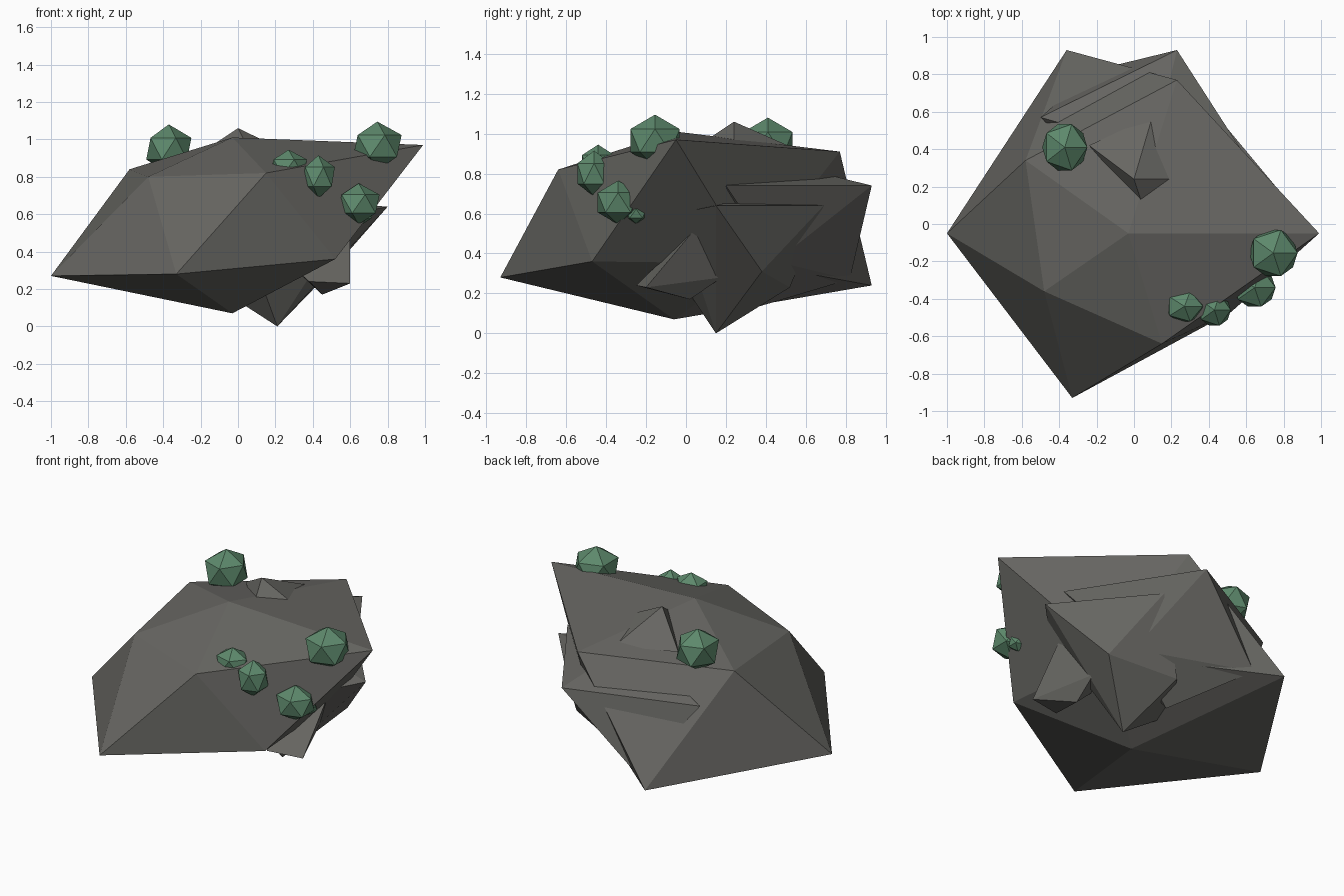
import bpy
import bmesh
from mathutils import Vector

cube = bpy.data.objects.get("Cube")
if cube:
    bpy.data.objects.remove(cube, do_unlink=True)


def make_material(name, color):
    mat = bpy.data.materials.new(name)
    mat.use_nodes = True
    mat.diffuse_color = (*color, 1)
    bsdf = mat.node_tree.nodes["Principled BSDF"]
    bsdf.inputs["Base Color"].default_value = (*color, 1)
    bsdf.inputs["Roughness"].default_value = 0.9
    return mat


stone = make_material("stone_grey", (0.135, 0.133, 0.122))
moss = make_material("moss_green", (0.11, 0.25, 0.15))


def finish(bm, name, mat):
    bmesh.ops.recalc_face_normals(bm, faces=bm.faces)
    mesh = bpy.data.meshes.new(name)
    bm.to_mesh(mesh)
    bm.free()
    mesh.materials.append(mat)
    obj = bpy.data.objects.new(name, mesh)
    bpy.context.collection.objects.link(obj)
    return obj


def hull_rock(name, points):
    """Faceted chunk of stone spanned by its corners."""
    bm = bmesh.new()
    for p in points:
        bm.verts.new(p)
    result = bmesh.ops.convex_hull(bm, input=bm.verts)
    loose = [v for v in bm.verts if not v.link_faces]
    bmesh.ops.delete(bm, geom=loose, context='VERTS')
    return finish(bm, name, stone)


def pulled_rock(name, center, corners):
    """Twenty-sided stone: each corner is pulled to the target in its direction."""
    bm = bmesh.new()
    bmesh.ops.create_icosphere(bm, subdivisions=1, radius=1)
    targets = [Vector(c) for c in corners]

    def direction(p):
        d = p - Vector(center)
        d.z *= 2
        return d.normalized()

    for v in bm.verts:
        ray = v.co.normalized()
        v.co = max(targets, key=lambda t: direction(t).dot(ray))
    return finish(bm, name, stone)


# Main boulder: top, upper ring, lower ring, bottom
pulled_rock("main_boulder", (-0.03, -0.05, 0.54), [
    (-0.03, -0.05, 1.01),
    (0.15, -0.64, 0.82), (0.99, -0.05, 0.97), (0.23, 0.77, 0.91),
    (-0.58, 0.34, 0.84), (-0.48, -0.36, 0.80),
    (0.52, -0.47, 0.36), (-0.33, -0.93, 0.28), (-1.0, -0.05, 0.27),
    (-0.36, 0.93, 0.24), (0.45, 0.33, 0.35),
    (-0.03, -0.06, 0.07)])

# Slab jutting from the back
hull_rock("back_slab", [
    (0.23, 0.93, 0.74), (-0.50, 0.57, 0.68), (0.70, 0.20, 0.74),
    (-0.22, 0.82, 0.27), (0.38, 0.45, 0.36), (0.05, 0.35, 0.13),
    (0.10, 0.40, 0.87), (-0.10, 0.20, 0.50)])

# Wedge under the overhang, reaching the ground
hull_rock("lower_wedge", [
    (0.80, 0.15, 0.64), (0.35, 0.69, 0.64), (0.51, 0.38, 0.31),
    (0.21, 0.15, 0.0), (0.11, 0.52, 0.23), (-0.10, 0.20, 0.20),
    (0.10, -0.05, 0.30), (0.60, -0.05, 0.60), (0.30, 0.30, 0.68)])

# Small spur beside the wedge
hull_rock("side_spur", [
    (0.60, -0.20, 0.23), (0.60, 0.06, 0.54), (0.46, 0.18, 0.28),
    (0.45, 0.02, 0.17), (0.38, -0.25, 0.24), (0.20, 0.0, 0.40)])

# Small peak breaking through the top
hull_rock("top_peak", [
    (0.0, 0.24, 1.06), (-0.24, 0.42, 0.90), (0.05, 0.09, 0.96),
    (0.27, 0.24, 0.93), (0.10, 0.58, 0.91), (0.0, 0.25, 0.80)])

# Moss clumps: center and radii
clumps = [
    ((-0.37, 0.41, 0.95), (0.135, 0.145, 0.13)),
    ((0.745, -0.155, 0.965), (0.145, 0.145, 0.13)),
    ((0.27, -0.44, 0.85), (0.11, 0.095, 0.095)),
    ((0.43, -0.46, 0.80), (0.098, 0.098, 0.115)),
    ((0.645, -0.34, 0.655), (0.125, 0.12, 0.11)),
    ((0.67, -0.25, 0.60), (0.06, 0.06, 0.05)),
]
for i, (center, radii) in enumerate(clumps, 1):
    bm = bmesh.new()
    bmesh.ops.create_icosphere(bm, subdivisions=1, radius=1)
    bmesh.ops.scale(bm, vec=radii, verts=bm.verts)
    bmesh.ops.translate(bm, vec=center, verts=bm.verts)
    finish(bm, f"moss_clump_{i}", moss)
